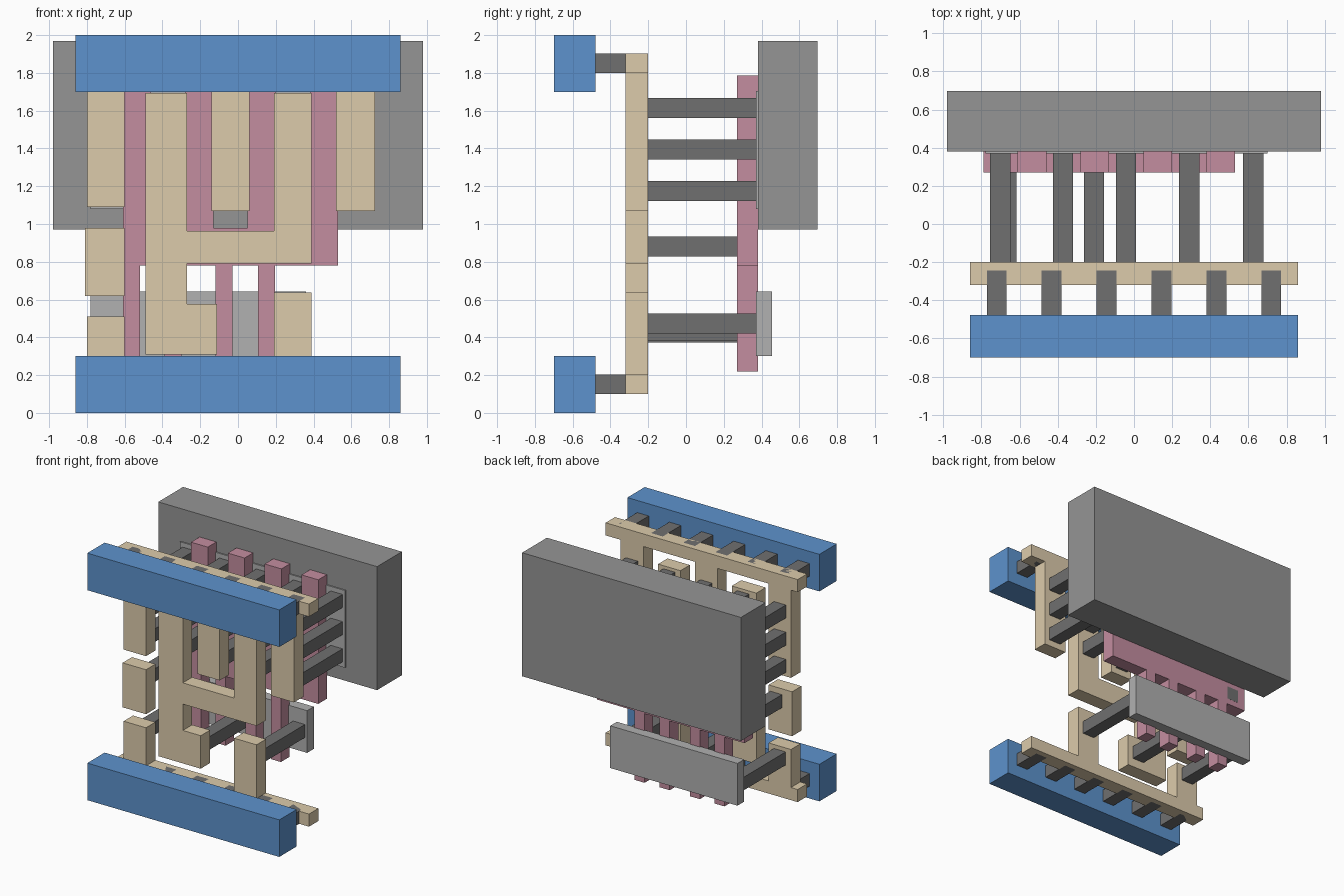
import bpy, bmesh

if "Cube" in bpy.data.objects:
    bpy.data.objects.remove(bpy.data.objects["Cube"])


def material(name, r, g, b):
    m = bpy.data.materials.new(name)
    m.diffuse_color = (r, g, b, 1)
    m.use_nodes = True
    m.node_tree.nodes["Principled BSDF"].inputs["Base Color"].default_value = m.diffuse_color
    return m


BLUE = material("rail_blue", 0.11, 0.29, 0.61)
TAN = material("trace_tan", 0.72, 0.60, 0.41)
PINK = material("gate_pink", 0.55, 0.27, 0.35)
DARK = material("contact_grey", 0.16, 0.16, 0.16)
MID = material("well_grey", 0.30, 0.30, 0.30)
LIGHT = material("diffusion_grey", 0.44, 0.44, 0.44)


def plate(name, outline, y0, y1, mat):
    """Extrude an x-z outline from y0 to y1."""
    bm = bmesh.new()
    face = bm.faces.new([bm.verts.new((x, y0, z)) for x, z in outline])
    ext = bmesh.ops.extrude_face_region(bm, geom=[face])
    for v in ext["geom"]:
        if isinstance(v, bmesh.types.BMVert):
            v.co.y = y1
    bmesh.ops.recalc_face_normals(bm, faces=bm.faces)
    mesh = bpy.data.meshes.new(name)
    bm.to_mesh(mesh)
    bm.free()
    mesh.materials.append(mat)
    ob = bpy.data.objects.new(name, mesh)
    bpy.context.collection.objects.link(ob)
    return ob


def rect(x0, x1, z0, z1):
    return [(x0, z0), (x1, z0), (x1, z1), (x0, z1)]


def edge_with_teeth(x0, x1, z, teeth):
    """Left-to-right edge at height z with teeth (left, right, tip)."""
    pts = [(x0, z)]
    for a, b, tip in teeth:
        pts += [(a, z), (a, tip), (b, tip), (b, z)]
    pts.append((x1, z))
    return [p for i, p in enumerate(pts) if i == 0 or p != pts[i - 1]]


def comb(x0, x1, z0, z1, down=(), up=()):
    return edge_with_teeth(x0, x1, z0, down) + edge_with_teeth(x0, x1, z1, up)[::-1]


# Power rails and their short contacts
for side, z in (("bottom", 0.0), ("top", 1.70)):
    plate(side + "_rail", rect(-0.86, 0.86, z, z + 0.30), -0.70, -0.478, BLUE)
    for i in range(6):
        x = (i - 2.5) * 0.288
        plate(f"{side}_rail_contact_{i}", rect(x - 0.052, x + 0.052, z + 0.10, z + 0.202),
              -0.478, -0.245, DARK)

# Tan local traces
TY = (-0.32, -0.20)
plate("top_trace", comb(-0.86, 0.86, 1.80, 1.902,
      down=[(-0.80, -0.60, 1.09), (-0.14, 0.06, 1.07), (0.52, 0.725, 1.07)]), *TY, TAN)
plate("bottom_trace", comb(-0.86, 0.86, 0.10, 0.202,
      up=[(-0.80, -0.60, 0.51), (0.19, 0.39, 0.637)]), *TY, TAN)
plate("output_trace", [(-0.49, 0.31), (-0.11, 0.31), (-0.11, 0.577), (-0.27, 0.577),
      (-0.27, 0.79), (0.39, 0.79), (0.39, 1.693), (0.19, 1.693), (0.19, 0.962),
      (-0.27, 0.962), (-0.27, 1.693), (-0.49, 1.693)], *TY, TAN)
plate("input_trace", rect(-0.81, -0.60, 0.62, 0.98), *TY, TAN)

# Pink gate comb
upper = [(x, x + 0.15, 1.785) for x in (-0.61, -0.28, 0.05, 0.38)]
lower = [(x, x + 0.09, 0.22) for x in (-0.61, -0.39, -0.12, 0.105)]
plate("gate", comb(-0.79, 0.53, 0.78, 0.98, down=lower, up=upper), 0.27, 0.38, PINK)

# Long contacts
spots = [(x, z) for x in (-0.702, -0.372, -0.042, 0.29, 0.625) for z in (1.175, 1.395, 1.615)]
spots += [(-0.70, 0.425), (-0.21, 0.435), (0.288, 0.472)]
for i, (x, z) in enumerate(spots):
    plate(f"long_contact_{i}", rect(x - 0.053, x + 0.053, z - 0.053, z + 0.053), -0.20, 0.375, DARK)
plate("gate_contact", rect(-0.72, -0.615, 0.827, 0.933), -0.20, 0.381, DARK)

# Diffusion plates and well block
plate("lower_diffusion", rect(-0.78, 0.36, 0.30, 0.642), 0.37, 0.455, LIGHT)
plate("upper_diffusion", rect(-0.78, 0.70, 1.08, 1.705), 0.37, 0.455, LIGHT)
plate("well", rect(-0.98, 0.98, 0.97, 1.97), 0.38, 0.697, MID)
